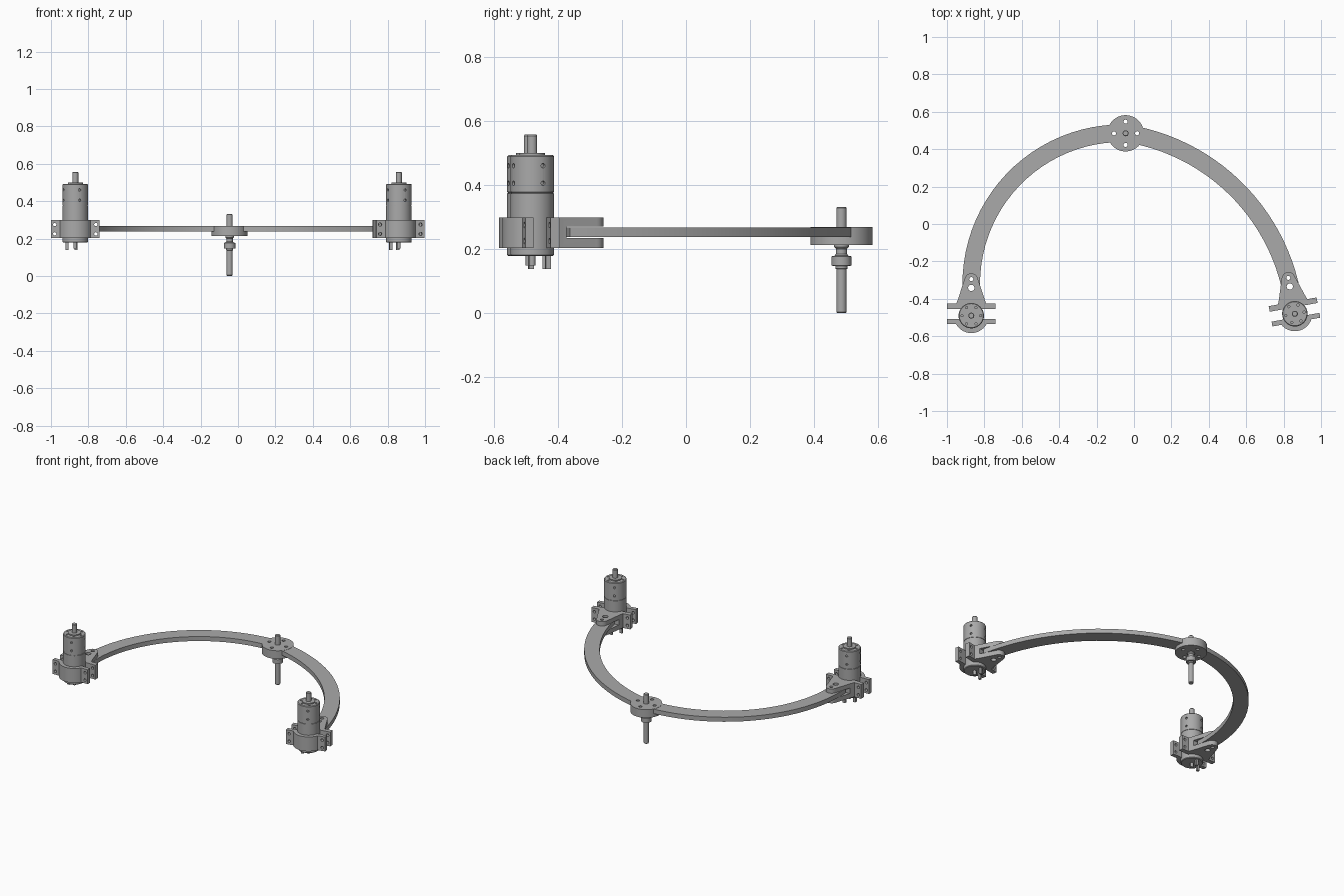
import bpy, bmesh
from math import sin, cos, pi, radians, atan2
from mathutils import Matrix, Vector

cube = bpy.data.objects.get("Cube")
if cube:
    bpy.data.objects.remove(cube)

grey = bpy.data.materials.new("machined_grey")
grey.use_nodes = True
grey.diffuse_color = (0.4, 0.4, 0.4, 1)
grey.node_tree.nodes["Principled BSDF"].inputs["Base Color"].default_value = (0.4, 0.4, 0.4, 1)
parts = []


def finish(bm, name, keep=True):
    bmesh.ops.recalc_face_normals(bm, faces=bm.faces)
    mesh = bpy.data.meshes.new(name)
    bm.to_mesh(mesh)
    bm.free()
    mesh.materials.append(grey)
    ob = bpy.data.objects.new(name, mesh)
    bpy.context.collection.objects.link(ob)
    if keep:
        parts.append(ob)
    return ob


def prism(name, outline, z0, z1, keep=True):
    """Extrude a flat outline between two heights."""
    bm = bmesh.new()
    low = [bm.verts.new((x, y, z0)) for x, y in outline]
    high = [bm.verts.new((x, y, z1)) for x, y in outline]
    bm.faces.new(low[::-1])
    bm.faces.new(high)
    n = len(outline)
    for i in range(n):
        j = (i + 1) % n
        bm.faces.new((low[i], low[j], high[j], high[i]))
    return finish(bm, name, keep)


def lathe(name, profile, sides=32, keep=True):
    """Turn (radius, height) pairs about z, capping both ends."""
    bm = bmesh.new()
    rings = [[bm.verts.new((r * cos(2 * pi * k / sides), r * sin(2 * pi * k / sides), z))
              for k in range(sides)] for r, z in profile]
    for a, b in zip(rings, rings[1:]):
        for k in range(sides):
            m = (k + 1) % sides
            bm.faces.new((a[k], a[m], b[m], b[k]))
    bm.faces.new(rings[0][::-1])
    bm.faces.new(rings[-1])
    return finish(bm, name, keep)


def arc(cx, cy, r, start, end, steps):
    return [(cx + r * cos(start + (end - start) * i / steps),
             cy + r * sin(start + (end - start) * i / steps)) for i in range(steps + 1)]


def drill(x, y, z, r, length, tilt=None):
    """Cylinder cutter centred on a point, upright unless tilted."""
    ob = lathe("cutter", [(r, -length / 2), (r, length / 2)], 16, False)
    ob.data.transform(Matrix.Translation((x, y, z)) @ (tilt or Matrix()))
    return ob


def cut(ob, cutters):
    for c in cutters:
        c.hide_render = True
        mod = ob.modifiers.new("cut", "BOOLEAN")
        mod.operation = "DIFFERENCE"
        mod.solver = "EXACT"
        mod.object = c
    bpy.context.view_layer.update()
    dg = bpy.context.evaluated_depsgraph_get()
    mesh = bpy.data.meshes.new_from_object(ob.evaluated_get(dg))
    ob.modifiers.clear()
    ob.data = mesh
    for c in cutters:
        bpy.data.objects.remove(c)


ALONG_Y = Matrix.Rotation(pi / 2, 4, "X")
ALONG_X = Matrix.Rotation(pi / 2, 4, "Y")
LOW, HIGH = 0.203, 0.299          # bracket heights
ARM_LOW, ARM_HIGH = 0.237, 0.267  # arm heights
HUB = Vector((-0.045, 0.485))
EAR = 0.19                        # motor axis to pivot


def wing_holes():
    return [drill(s * 0.11, 0, z, 0.009, 0.3, ALONG_Y) for s in (-1, 1) for z in (0.225, 0.275)]


def bore():
    return drill(0, 0, 0.25, 0.067, 0.3)


def motor_unit(side, x, y, angle):
    first = len(parts)

    # Rear clamp half: wings, tapered clevis and rounded ear
    outline = [(-0.13, 0.035), (0.13, 0.035), (0.13, 0.065), (0.08, 0.065), (0.072, 0.085)]
    outline += arc(0, EAR, 0.036, radians(14), radians(166), 12)
    outline += [(-0.072, 0.085), (-0.08, 0.065), (-0.13, 0.065)]
    rear = prism(side + "_rear_clamp", outline, LOW, HIGH)
    slot = prism("cutter", [(-0.2, 0.096), (0.2, 0.096), (0.2, 0.3), (-0.2, 0.3)],
                 ARM_LOW - 0.003, ARM_HIGH + 0.003, False)
    cut(rear, [bore(), slot, drill(0, EAR + 0.005, 0.25, 0.011, 0.3),
               drill(0, EAR - 0.042, 0.25, 0.017, 0.3)] + wing_holes())

    # Front clamp half: wings and half ring
    outline = [(0.13, -0.019), (-0.13, -0.019), (-0.13, -0.045)]
    outline += arc(0, 0, 0.093, radians(209), radians(331), 20) + [(0.13, -0.045)]
    front = prism(side + "_front_clamp", outline, LOW, HIGH)
    cut(front, [bore()] + wing_holes())

    # Motor can with seam groove, lip and front boss
    motor = lathe(side + "_motor", [
        (0.064, 0.178), (0.068, 0.182), (0.068, 0.373), (0.066, 0.374), (0.066, 0.377),
        (0.068, 0.378), (0.068, 0.489), (0.064, 0.493), (0.04, 0.493), (0.04, 0.5), (0.018, 0.5)], 40)
    holes = [drill(0.05 * cos(k * pi / 3), 0.05 * sin(k * pi / 3), 0.49, 0.006, 0.03) for k in range(6)]
    for k in range(4):
        a = radians(20 + 90 * k)
        tilt = Matrix.Rotation(a, 4, "Z") @ ALONG_X
        holes += [drill(0.07 * cos(a), 0.07 * sin(a), z, 0.007, 0.025, tilt) for z in (0.405, 0.46)]
    cut(motor, holes)

    # Output shaft, rear bearing and wire terminals
    lathe(side + "_motor_shaft", [(0.016, 0.49), (0.016, 0.553), (0.013, 0.557)], 20)
    lathe(side + "_rear_bearing", [(0.01, 0.148), (0.01, 0.18)], 16)
    for n, (tx, ty) in enumerate([(-0.043, 0.005), (0.003, 0.05)]):
        prism(f"{side}_terminal_{n + 1}", [(tx - 0.008, ty - 0.008), (tx + 0.008, ty - 0.008),
                                           (tx + 0.008, ty + 0.008), (tx - 0.008, ty + 0.008)], 0.138, 0.182)

    # Move the whole unit into place and return its pivot
    place = Matrix.Translation((x, y, 0)) @ Matrix.Rotation(angle, 4, "Z")
    for ob in parts[first:]:
        ob.matrix_world = place
    return [(place @ Vector((0, d, 0))).to_2d() for d in (EAR + 0.005, EAR - 0.042, EAR)]


def hub_holes():
    return [drill(HUB.x + 0.062 * cos(k * pi / 2), HUB.y + 0.062 * sin(k * pi / 2), 0.25, 0.011, 0.2)
            for k in range(4)]


def curved_arm(side, pins, turn, half):
    """Flat arc band from the hub to a motor pivot."""
    chord = pins[2] - HUB
    radius = chord.length / 2 / sin(half)
    inward = Vector((-chord.y, chord.x)).normalized() * turn
    centre = HUB + chord / 2 + inward * radius * cos(half)
    start = atan2(HUB.y - centre.y, HUB.x - centre.x)
    end = start + turn * (2 * half + 0.08 / radius)
    outline = arc(*centre, radius + 0.047, start, end, 24) + arc(*centre, radius - 0.047, end, start, 24)
    arm = prism(side + "_arm", outline, ARM_LOW, ARM_HIGH)
    cut(arm, [drill(pins[0].x, pins[0].y, 0.25, 0.011, 0.2),
              drill(pins[1].x, pins[1].y, 0.25, 0.017, 0.2)] + hub_holes())


curved_arm("right", motor_unit("right", -0.87, -0.49, 0), 1, radians(45))
curved_arm("left", motor_unit("left", 0.86, -0.48, radians(10.4)), -1, radians(33))

# Hub disc joining the two arms
hub = lathe("hub_disc", [(0.097, 0.213), (0.097, 0.268)], 48)
hub.data.transform(Matrix.Translation((HUB.x, HUB.y, 0)))
cut(hub, hub_holes())

# Hub spindle with collar
spindle = lathe("hub_spindle", [
    (0.013, 0), (0.016, 0.004), (0.016, 0.137), (0.019, 0.139), (0.019, 0.147), (0.031, 0.148),
    (0.031, 0.177), (0.022, 0.179), (0.017, 0.185), (0.017, 0.2), (0.023, 0.207), (0.023, 0.22),
    (0.016, 0.22), (0.016, 0.328), (0.013, 0.331)], 28)
spindle.location = (HUB.x, HUB.y, 0)

# Smooth the round surfaces, keep edges sharp
bpy.ops.object.select_all(action="DESELECT")
for ob in parts:
    ob.select_set(True)
bpy.context.view_layer.objects.active = parts[0]
bpy.ops.object.shade_smooth_by_angle(angle=radians(30))
